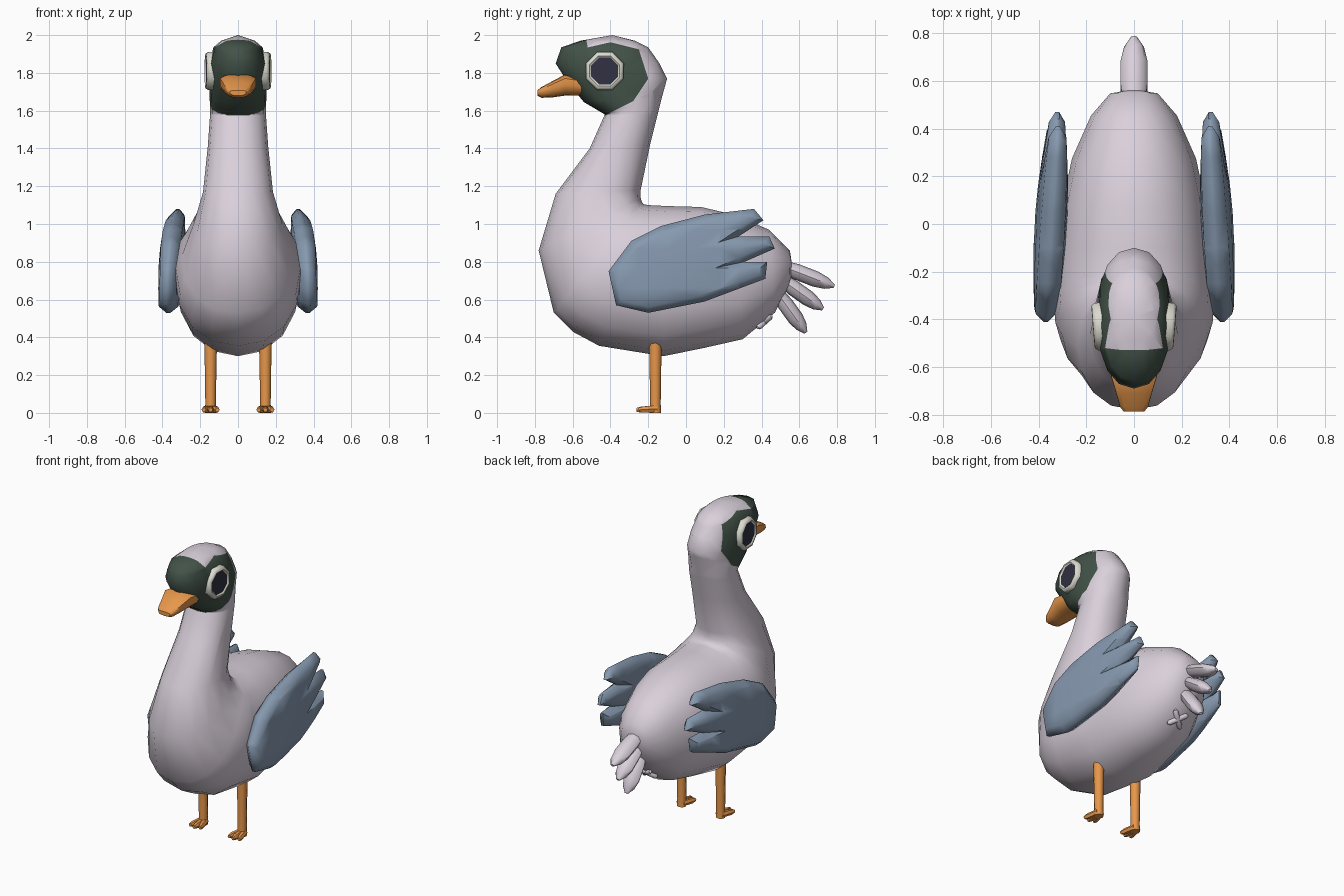
import bpy, bmesh, math
from mathutils import Vector

if "Cube" in bpy.data.objects:
    bpy.data.objects.remove(bpy.data.objects["Cube"])

COLOURS = {
    "pale_plumage": (0.70, 0.63, 0.71),
    "wing_blue": (0.24, 0.32, 0.43),
    "mask_green": (0.055, 0.085, 0.065),
    "orange": (0.80, 0.31, 0.07),
    "eye_white": (0.70, 0.70, 0.62),
    "pupil_dark": (0.03, 0.03, 0.055),
}
MATS = {}
for n, c in COLOURS.items():
    MATS[n] = bpy.data.materials.new(n)
    MATS[n].diffuse_color = (*c, 1)


def finish(bm, name, *mats, angle=50):
    bmesh.ops.recalc_face_normals(bm, faces=bm.faces)
    me = bpy.data.meshes.new(name)
    bm.to_mesh(me)
    bm.free()
    ob = bpy.data.objects.new(name, me)
    bpy.context.collection.objects.link(ob)
    for m in mats:
        me.materials.append(MATS[m])
    bpy.ops.object.select_all(action="DESELECT")
    ob.select_set(True)
    bpy.context.view_layer.objects.active = ob
    bpy.ops.object.shade_smooth_by_angle(angle=math.radians(angle))
    return ob


def ring(c, u, v, n, power=1.0):
    """Superellipse of points around c with half axes u and v."""
    def f(s):
        return math.copysign(abs(s) ** power, s) if abs(s) > 1e-6 else 0
    return [Vector(c) + Vector(u) * f(math.cos(2 * math.pi * i / n))
            + Vector(v) * f(math.sin(2 * math.pi * i / n)) for i in range(n)]


def loft(bm, rings, start=None, end=None):
    """Skin rings of points; start and end are optional pole points."""
    vs = [[bm.verts.new(p) for p in r] for r in rings]
    n = len(vs[0])
    for a, b in zip(vs, vs[1:]):
        for i in range(n):
            j = (i + 1) % n
            bm.faces.new((a[i], a[j], b[j], b[i]))
    for r, pole in ((vs[0], start), (vs[-1], end)):
        if pole is None:
            bm.faces.new(r)
        else:
            p = bm.verts.new(pole)
            for i in range(n):
                bm.faces.new((r[i], r[(i + 1) % n], p))


def spindle(bm, a, b, wide, thick, side, profile, n=8):
    """Tapered rod from a to b; profile holds (fraction along, scale)."""
    a, b, side = Vector(a), Vector(b), Vector(side).normalized()
    up = (b - a).cross(side).normalized()
    loft(bm, [ring(a.lerp(b, t), side * wide * s, up * thick * s, n) for t, s in profile])


# Body, neck and head: (lower/front y, z, upper/back y, z, half width)
SECTIONS = [
    (.545, .67, .55, .86, .10), (.47, .53, .44, .97, .18), (.30, .39, .25, 1.05, .26),
    (.10, .345, .08, 1.09, .30), (-.12, .30, -.10, 1.095, .325), (-.46, .355, -.20, 1.10, .335),
    (-.60, .43, -.225, 1.105, .33), (-.70, .53, -.235, 1.12, .30), (-.78, .86, -.24, 1.14, .235),
    (-.69, 1.16, -.24, 1.18, .185), (-.51, 1.40, -.19, 1.42, .16), (-.43, 1.58, -.145, 1.60, .147),
    (-.54, 1.645, -.125, 1.68, .15), (-.62, 1.74, -.10, 1.77, .153),
    (-.69, 1.85, -.14, 1.85, .153), (-.66, 1.935, -.20, 1.935, .13), (-.56, 1.97, -.27, 1.97, .09),
]
bm = bmesh.new()
loft(bm, [ring((0, (a + d) / 2, (b + e) / 2), (0, (d - a) / 2, (e - b) / 2), (w, 0, 0), 16, .92)
          for a, b, d, e, w in SECTIONS], start=(0, .565, .76), end=(0, -.39, 2.0))

# Face mask: cut the head along the mask outline, then colour inside it
MASK = [(-.43, 1.575), (-.28, 1.65), (-.20, 1.77), (-.25, 1.925), (-.40, 1.962),
        (-.52, 1.935), (-.545, 2.05), (-.80, 2.05), (-.80, 1.575)]


def in_mask(y, z):
    inside = False
    for (y0, z0), (y1, z1) in zip(MASK, MASK[1:] + MASK[:1]):
        if (z0 > z) != (z1 > z) and y < y0 + (z - z0) * (y1 - y0) / (z1 - z0):
            inside = not inside
    return inside


for (y0, z0), (y1, z1) in list(zip(MASK, MASK[1:]))[:6] + [(MASK[-1], MASK[0])]:
    faces = [f for f in bm.faces if f.calc_center_median().z > 1.5]
    geom = faces + list({e for f in faces for e in f.edges}) + list({v for f in faces for v in f.verts})
    bmesh.ops.bisect_plane(bm, geom=geom, dist=1e-4, plane_co=(0, y0, z0),
                           plane_no=(0, z1 - z0, y0 - y1))
for f in bm.faces:
    c = f.calc_center_median()
    f.material_index = int(c.z > 1.5 and in_mask(c.y, c.z))
finish(bm, "body", "pale_plumage", "mask_green", angle=60)

# Beak: (y, bottom z, top z, half width)
bm = bmesh.new()
BEAK = [(-.55, 1.68, 1.775, .10), (-.64, 1.68, 1.792, .10), (-.71, 1.67, 1.755, .078),
        (-.765, 1.668, 1.725, .062), (-.787, 1.68, 1.708, .045)]
rings = []
for y, z0, z1, w in BEAK:
    r = ring((0, y, (z0 + z1) / 2), (w, 0, 0), (0, 0, (z1 - z0) / 2), 12, .7)
    for p in r:
        p.x *= .82 + .28 * (p.z - z0) / (z1 - z0)
    rings.append(r)
loft(bm, rings)
finish(bm, "beak", "orange")

# Tail feathers, fanned out in the middle plane
bm = bmesh.new()
for root, tip in (((.50, .78), (.785, .67)), ((.50, .71), (.725, .55)), ((.48, .64), (.635, .425))):
    spindle(bm, (0, *root), (0, *tip), .056, .042, (1, 0, 0),
            [(0, .75), (.3, 1), (.65, 1), (.85, .75), (1, .22)])
finish(bm, "tail_feathers", "pale_plumage")

# Small crossed mark under the tail
bm = bmesh.new()
for s in (-1, 1):
    d = Vector((s * .05, .036, .032))
    c = Vector((0, .415, .483))
    spindle(bm, c - d, c + d, .017, .017, (0, .65, -.76), [(0, .5), (.1, 1), (.9, 1), (1, .5)])
finish(bm, "rear_cross", "pale_plumage")

WING = [(-.41, .75), (-.29, .91), (-.13, .99), (.10, 1.05), (.36, 1.08), (.41, 1.02), (.28, .935),
        (.44, .935), (.47, .87), (.31, .80), (.43, .80), (.42, .71), (.10, .59), (-.20, .53), (-.37, .57)]

for s, tag in ((-1, "left"), (1, "right")):
    # Wing: extruded outline with bevelled rims, bulged in the middle
    bm = bmesh.new()
    f = bm.faces.new([bm.verts.new((-.008, y, z)) for y, z in WING])
    ext = bmesh.ops.extrude_face_region(bm, geom=[f])["geom"]
    bmesh.ops.translate(bm, vec=(.016, 0, 0), verts=[v for v in ext if isinstance(v, bmesh.types.BMVert)])
    bmesh.ops.recalc_face_normals(bm, faces=bm.faces)
    caps = [f for f in bm.faces if abs(f.normal.x) > .9]
    bmesh.ops.inset_region(bm, faces=caps, thickness=.032, depth=.026, use_even_offset=True)
    for co, no in ([((0, y, 0), (0, 1, 0)) for y in (-.25, -.1, .05, .18, .28)]
                   + [((0, 0, z), (0, 0, 1)) for z in (.66, .77, .87, .97)]):
        bmesh.ops.bisect_plane(bm, geom=bm.verts[:] + bm.edges[:] + bm.faces[:], dist=1e-4,
                               plane_co=co, plane_no=no)
    for v in bm.verts:
        y, z = v.co.y, v.co.z
        zc = .78 + .18 * y
        bulge = max(0, 1 - ((y + .02) / .42) ** 2) * max(0, 1 - ((z - zc) / .30) ** 2)
        v.co.x = s * (.348 - .05 * y - .04 * (z - .8) + v.co.x * (1 + 1.0 * bulge))
    finish(bm, tag + "_wing", "wing_blue")

    # Eye: raised octagonal rim around a flat pupil
    c = Vector((s * .15, -.43, 1.81))
    out = Vector((s, -.08, 0)).normalized()
    u = Vector((0, 0, 1)).cross(out)
    e = math.pi / 8
    ua = u * math.cos(e) + Vector((0, 0, math.sin(e)))
    va = u * -math.sin(e) + Vector((0, 0, math.cos(e)))
    bm = bmesh.new()
    loft(bm, [ring(c + out * d, ua * r, va * r, 8)
              for d, r in ((-.03, .108), (.008, .108), (.02, .098), (.022, .086), (.012, .076))])
    finish(bm, tag + "_eye_rim", "eye_white")
    bm = bmesh.new()
    loft(bm, [ring(c + out * d, ua * .077, va * .077, 8) for d in (.008, .015)])
    finish(bm, tag + "_pupil", "pupil_dark")

    # Leg with three toes
    x = s * .145
    bm = bmesh.new()
    loft(bm, [ring((x, -.162, z), (r, 0, 0), (0, r, 0), 8)
              for z, r in ((0, .03), (.05, .028), (.25, .031), (.38, .034))])
    for k in (-1, 0, 1):
        spindle(bm, (x + k * .012, -.15, .022), (x + k * .036, -.262 + abs(k) * .012, .016),
                .019, .02, (1, 0, 0), [(0, 1), (.75, .95), (1, .6)], 6)
    finish(bm, tag + "_leg", "orange")

for m in bpy.data.materials:
    if m.users and not m.is_grease_pencil:
        m.use_nodes = True
        m.node_tree.nodes["Principled BSDF"].inputs["Base Color"].default_value = m.diffuse_color
